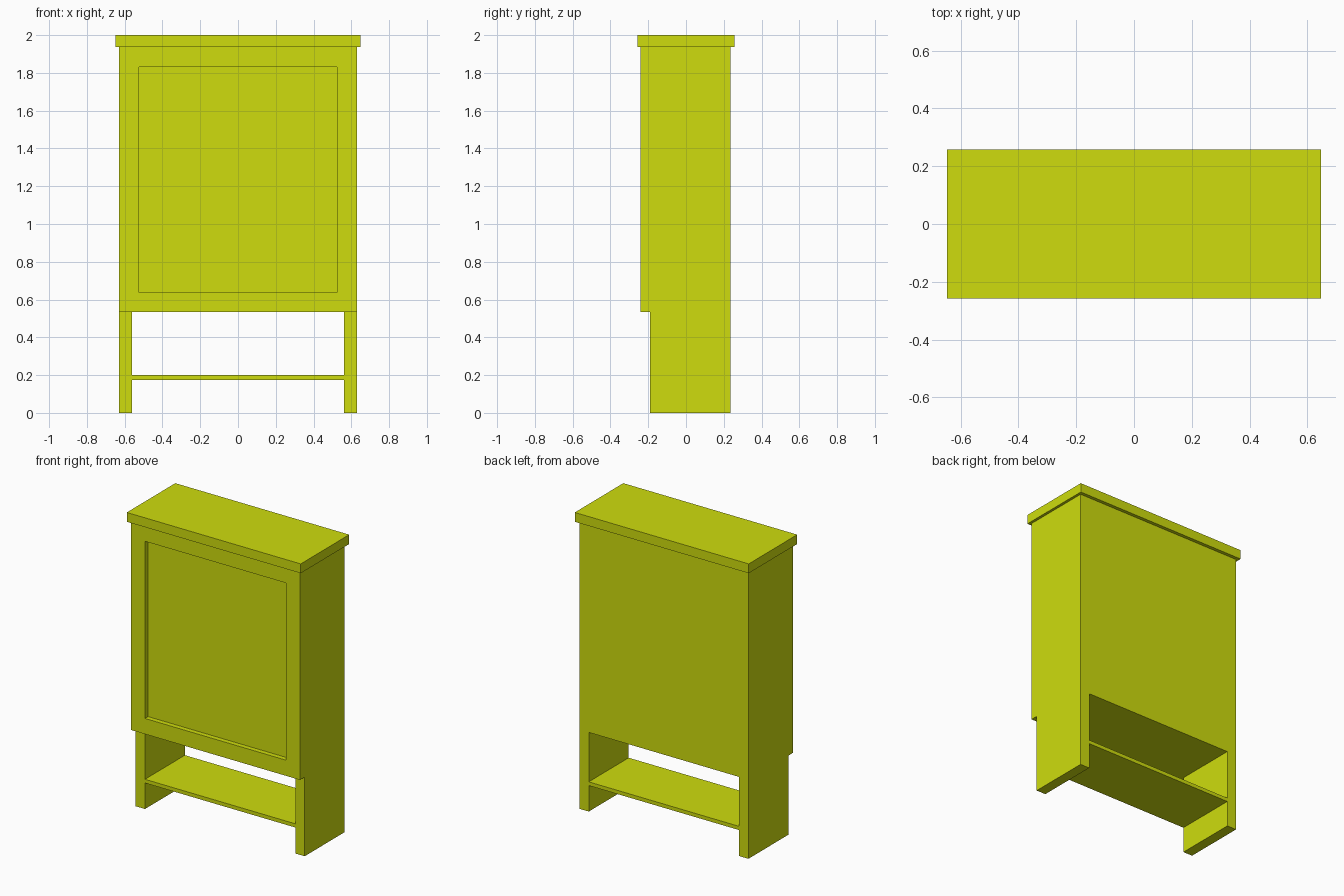
import bpy, bmesh
from mathutils import Vector

if "Cube" in bpy.data.objects:
    bpy.data.objects.remove(bpy.data.objects["Cube"])

mat = bpy.data.materials.new("yellow_green_paint")
mat.diffuse_color = (0.62, 0.72, 0.004, 1)
mat.use_nodes = True
mat.node_tree.nodes["Principled BSDF"].inputs["Base Color"].default_value = mat.diffuse_color


def add_box(bm, lo, hi):
    lo, hi = Vector(lo), Vector(hi)
    verts = bmesh.ops.create_cube(bm, size=1)["verts"]
    for v in verts:
        v.co = Vector(((lo[i] + hi[i]) / 2 + v.co[i] * (hi[i] - lo[i]) for i in range(3)))


def finish(name, bm):
    bmesh.ops.recalc_face_normals(bm, faces=bm.faces[:])
    mesh = bpy.data.meshes.new(name)
    bm.to_mesh(mesh)
    bm.free()
    mesh.materials.append(mat)
    obj = bpy.data.objects.new(name, mesh)
    bpy.context.collection.objects.link(obj)
    return obj


def box(name, lo, hi):
    bm = bmesh.new()
    add_box(bm, lo, hi)
    return finish(name, bm)


HALF_W, INNER_W = 0.63, 0.56
FRONT, LEG_FRONT, BACK = -0.24, -0.19, 0.235
FLOOR, BODY_TOP = 0.533, 1.937

# Cabinet body
bm = bmesh.new()
add_box(bm, (-HALF_W, FRONT, FLOOR), (HALF_W, BACK, BODY_TOP))
bm.normal_update()

# Recessed door panel
front = next(f for f in bm.faces if f.normal.y < -0.9)
bmesh.ops.inset_region(bm, faces=[front], thickness=0.149)
panel = bmesh.ops.extrude_face_region(bm, geom=[front])
panel_verts = [g for g in panel["geom"] if isinstance(g, bmesh.types.BMVert)]
bmesh.ops.translate(bm, verts=panel_verts, vec=(0, 0.033, 0))
if front.is_valid:
    bmesh.ops.delete(bm, geom=[front], context="FACES_ONLY")

# Side panels continued down as legs
for co, no in (((-INNER_W, 0, 0), (1, 0, 0)), ((INNER_W, 0, 0), (1, 0, 0)),
               ((0, LEG_FRONT, 0), (0, 1, 0))):
    bmesh.ops.bisect_plane(bm, geom=bm.verts[:] + bm.edges[:] + bm.faces[:],
                           plane_co=co, plane_no=no)
bm.normal_update()
feet = []
for f in bm.faces:
    c = f.calc_center_median()
    if abs(c.z - FLOOR) < 1e-4 and abs(c.x) > INNER_W and c.y > LEG_FRONT:
        feet.append(f)
legs = bmesh.ops.extrude_face_region(bm, geom=feet)
leg_verts = [g for g in legs["geom"] if isinstance(g, bmesh.types.BMVert)]
bmesh.ops.translate(bm, verts=leg_verts, vec=(0, 0, -FLOOR))
old = [f for f in feet if f.is_valid]
if old:
    bmesh.ops.delete(bm, geom=old, context="FACES_ONLY")
bmesh.ops.dissolve_limit(bm, angle_limit=0.01, verts=bm.verts[:], edges=bm.edges[:])
finish("cabinet_body", bm)

# Overhanging top and open lower shelf
box("top_board", (-0.648, -0.258, BODY_TOP), (0.648, 0.258, 2.0))
box("lower_shelf", (-INNER_W, LEG_FRONT, 0.175), (INNER_W, BACK, 0.2))
